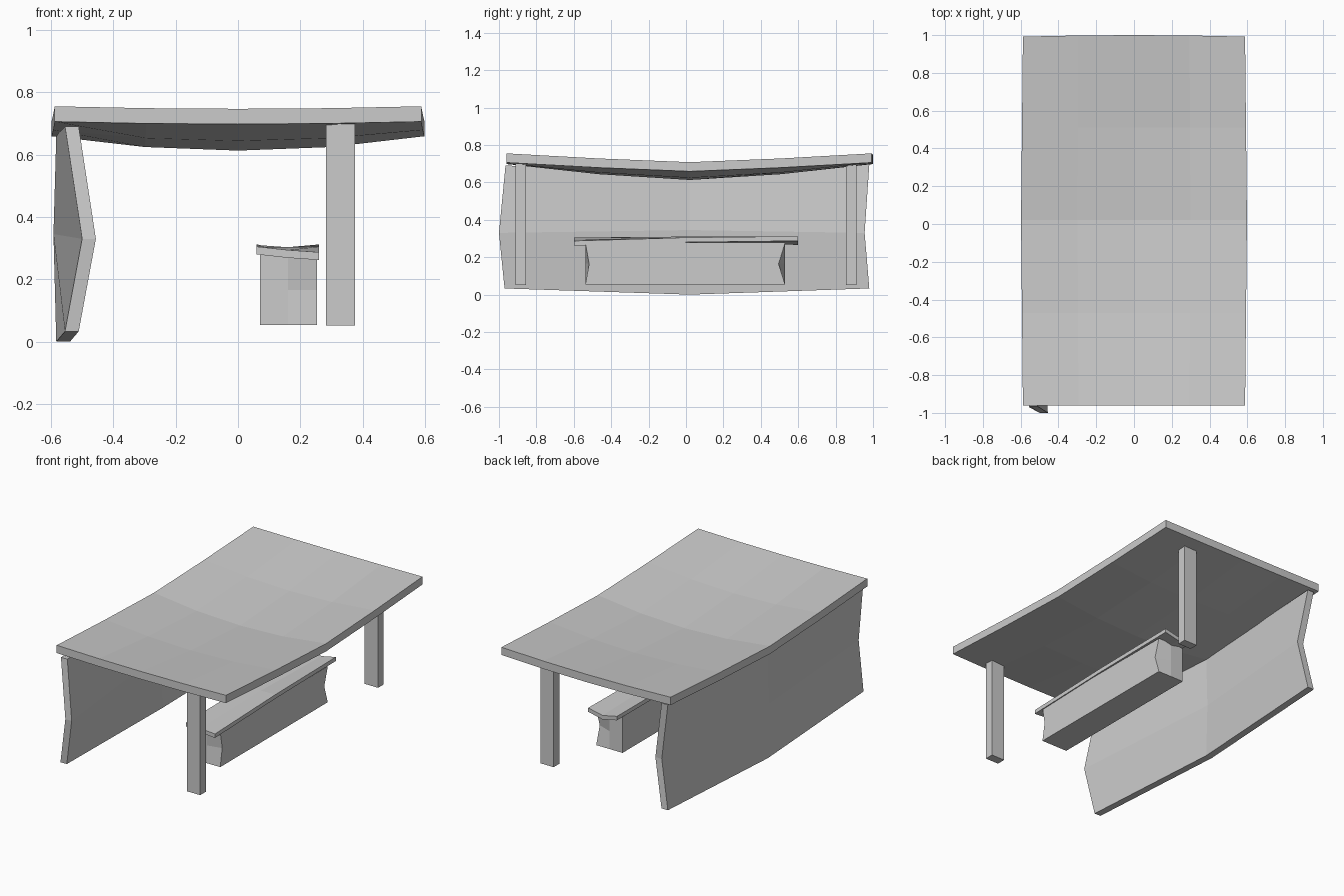
import bpy, bmesh
from mathutils import Vector

if "Cube" in bpy.data.objects:
    bpy.data.objects.remove(bpy.data.objects["Cube"])


def slab(name, rows, offset):
    """Closed slab: a grid of points plus a copy of it moved by offset."""
    bm = bmesh.new()
    a = [[bm.verts.new(p) for p in r] for r in rows]
    b = [[bm.verts.new(Vector(p) + Vector(offset)) for p in r] for r in rows]
    n, m = len(rows), len(rows[0])
    for g in (a, b):
        for i in range(n - 1):
            for j in range(m - 1):
                bm.faces.new((g[i][j], g[i][j + 1], g[i + 1][j + 1], g[i + 1][j]))
    for i in (0, n - 1):
        for j in range(m - 1):
            bm.faces.new((a[i][j], a[i][j + 1], b[i][j + 1], b[i][j]))
    for j in (0, m - 1):
        for i in range(n - 1):
            bm.faces.new((a[i][j], a[i + 1][j], b[i + 1][j], b[i][j]))
    finish(name, bm)


def finish(name, bm):
    bmesh.ops.recalc_face_normals(bm, faces=bm.faces)
    me = bpy.data.meshes.new(name)
    bm.to_mesh(me)
    bm.free()
    ob = bpy.data.objects.new(name, me)
    bpy.context.collection.objects.link(ob)


def box(name, lo, hi):
    rows = [[(x, y, lo[2]) for x in (lo[0], hi[0])] for y in (lo[1], hi[1])]
    slab(name, rows, (0, 0, hi[2] - lo[2]))


# Sagging table top: each row gives y, half width, edge height, centre height
profile = [(-0.96, 0.588, 0.755, 0.747), (-0.47, 0.593, 0.728, 0.693),
           (0.02, 0.598, 0.708, 0.662), (0.51, 0.593, 0.728, 0.693),
           (0.992, 0.588, 0.755, 0.747)]
top = []
for y, w, edge, mid in profile:
    bow = 0.008 if y > 0.9 else 0
    top.append([(w * t, y + bow * (1 - t * t), mid + (edge - mid) * t * t)
                for t in (-1, -0.5, 0, 0.5, 1)])
slab("table_top", top, (0, 0, -0.049))

# Warped side panel: bottom, middle and top rows of the outer face
slab("side_panel", [
    [(-0.555, -0.97, 0.033), (-0.583, 0.02, 0.0), (-0.56, 0.98, 0.033)],
    [(-0.50, -1.0, 0.33), (-0.592, 0.02, 0.345), (-0.50, 0.955, 0.33)],
    [(-0.555, -0.965, 0.69), (-0.583, 0.02, 0.66), (-0.56, 0.98, 0.695)],
], (0.044, 0, 0))

# Two legs
for name, y in (("front_leg", -0.883), ("back_leg", 0.883)):
    box(name, (0.282, y - 0.028, 0.052), (0.375, y + 0.028, 0.70))

# Bench base, its outer end edges dented at mid height
bm = bmesh.new()
dents = (0.02, -0.035)
ends = []
for y, dent in zip((-0.538, 0.53), dents):
    ends.append([[bm.verts.new((x, y + (dent if i == 1 and j == 2 else 0), z))
                  for j, x in enumerate((0.07, 0.16, 0.253))]
                 for i, z in enumerate((0.053, 0.165, 0.278))])
for g in ends:
    for i in (0, 1):
        for j in (0, 1):
            bm.faces.new((g[i][j], g[i][j + 1], g[i + 1][j + 1], g[i + 1][j]))
loop = [(0, 0), (0, 1), (0, 2), (1, 2), (2, 2), (2, 1), (2, 0), (1, 0)]
f, k = ends
for (i, j), (p, q) in zip(loop, loop[1:] + loop[:1]):
    bm.faces.new((f[i][j], f[p][q], k[p][q], k[i][j]))
finish("bench_base", bm)

# Warped bench seat
heights = [(-0.60, 0.305, 0.294, 0.287), (0.0, 0.31, 0.303, 0.305),
           (0.60, 0.312, 0.291, 0.312)]
slab("bench_seat", [[(x, y, z) for x, z in zip((0.06, 0.16, 0.26), zs)]
                    for y, *zs in heights], (0, 0, -0.025))
